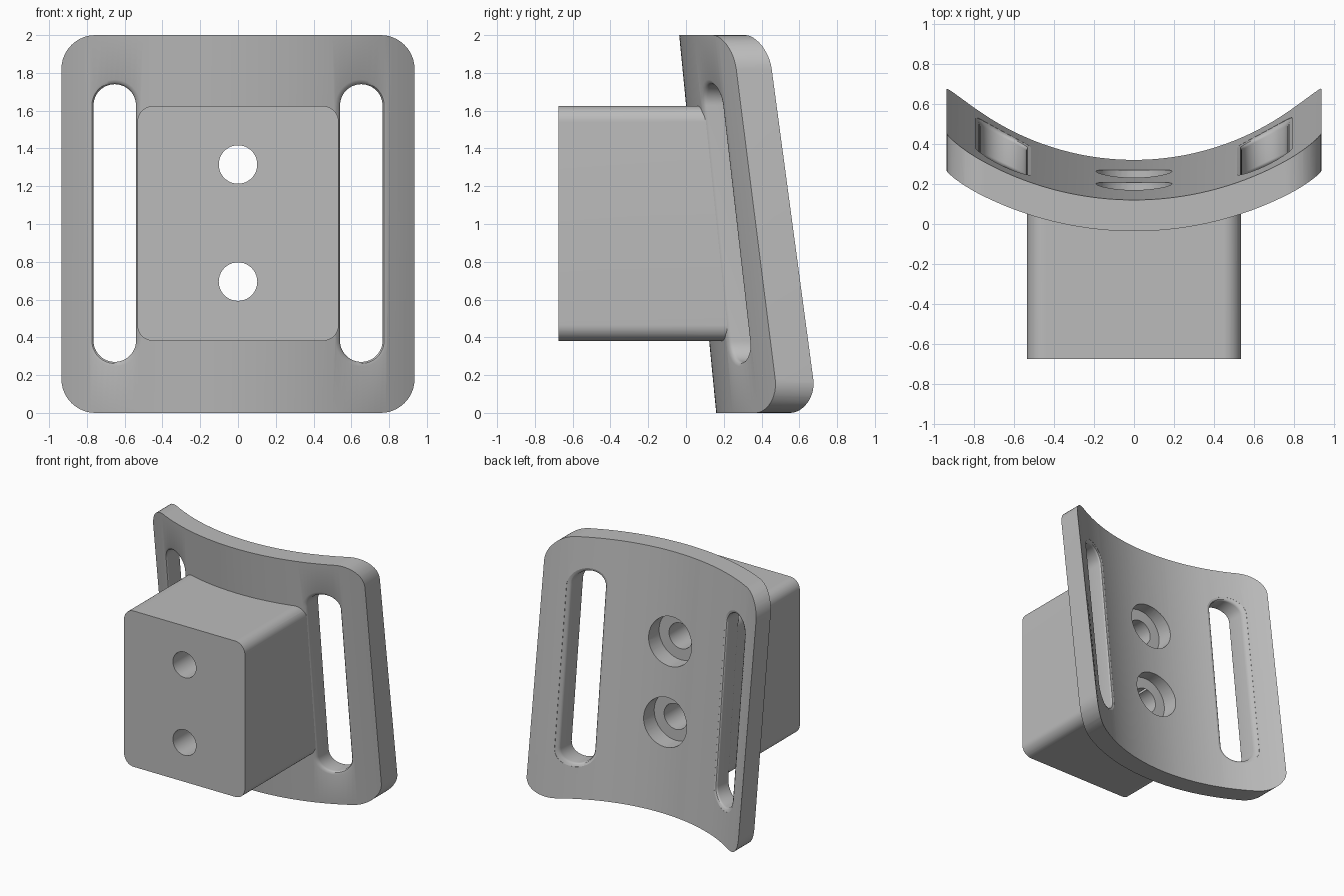
import bpy, bmesh, math

cube = bpy.data.objects.get("Cube")
if cube:
    bpy.data.objects.remove(cube, do_unlink=True)

grey = bpy.data.materials.new("plain grey")
grey.use_nodes = True
colour = (0.5, 0.5, 0.5, 1)
grey.diffuse_color = colour
grey.node_tree.nodes["Principled BSDF"].inputs["Base Color"].default_value = colour


# Conical faces of the tilted plate
def front(x, z):
    r = 1.475 + 0.115 * z
    return 0.16 - 0.098 * z + r - math.sqrt(r * r - x * x)


def back(x, z):
    r = 1.35 + 0.11 * z
    return 0.32 - 0.1 * z + r - math.sqrt(r * r - x * x)


def middle(x, z):
    return (front(x, z) + back(x, z)) / 2


def rounded(cx, cz, hw, hh, r, n=12):
    """Rounded rectangle outline in x and z."""
    pts = []
    for k, (sx, sz) in enumerate(((1, 1), (-1, 1), (-1, -1), (1, -1))):
        for i in range(n + 1):
            a = (k + i / n) * math.pi / 2
            pts.append((cx + sx * (hw - r) + r * math.cos(a),
                        cz + sz * (hh - r) + r * math.sin(a)))
    return pts


def loft(name, rings):
    """Closed solid through rings of equal point count."""
    bm = bmesh.new()
    loops = [[bm.verts.new(p) for p in ring] for ring in rings]
    n = len(loops[0])
    for a, b in zip(loops, loops[1:]):
        for i in range(n):
            j = (i + 1) % n
            bm.faces.new((a[i], a[j], b[j], b[i]))
    bm.faces.new(loops[0])
    bm.faces.new(loops[-1])
    bmesh.ops.remove_doubles(bm, verts=bm.verts, dist=1e-5)
    bmesh.ops.recalc_face_normals(bm, faces=bm.faces)
    mesh = bpy.data.meshes.new(name)
    bm.to_mesh(mesh)
    bm.free()
    mesh.materials.append(grey)
    ob = bpy.data.objects.new(name, mesh)
    bpy.context.collection.objects.link(ob)
    return ob


def slab(name, f, b, half, z0, z1, n=64):
    """Solid between two surfaces, swept across x."""
    xs = [half * (2 * i / n - 1) for i in range(n + 1)]
    return loft(name, [[(x, f(x, z0), z0), (x, f(x, z1), z1),
                        (x, b(x, z1), z1), (x, b(x, z0), z0)] for x in xs])


def prism(name, outline, y0, y1):
    return loft(name, [[(x, y, z) for x, z in outline] for y in (y0, y1)])


def combine(ob, other, operation):
    mod = ob.modifiers.new(operation, "BOOLEAN")
    mod.operation, mod.object, mod.solver = operation, other, "EXACT"
    bpy.context.view_layer.objects.active = ob
    bpy.ops.object.modifier_apply(modifier=mod.name)
    bpy.data.objects.remove(other, do_unlink=True)


# Curved plate with rounded corners
bracket = slab("curved_bracket", front, back, 1.0, -0.1, 2.1)
combine(bracket, prism("plate_outline", rounded(0, 1, 0.935, 1, 0.18), -1, 2), "INTERSECT")

# Strap slots with softened rims that follow the plate
R = 0.025
steps = [R * i / 4 for i in range(5)]
flare = [(-0.03, R)] + [(d, R - math.sqrt(R * R - (R - d) ** 2)) for d in steps]
for side in (-1, 1):
    rings = []
    for surface, sign, profile in ((front, 1, flare), (back, -1, flare[::-1])):
        for d, grow in profile:
            w = 0.1125 + grow
            outline = rounded(side * 0.6525, 1.005, w, 0.735 + grow, w - 0.0005)
            rings.append([(x, surface(x, z) + sign * d, z) for x, z in outline])
    combine(bracket, loft("slot_cutter", rings), "DIFFERENCE")

# Mounting block, shaped to meet the plate
block = slab("mounting_block", lambda x, z: -0.675, middle, 0.7, 0.2, 1.8)
combine(block, prism("block_outline", rounded(0, 1.003, 0.533, 0.622, 0.085), -2, 2), "INTERSECT")
combine(bracket, block, "UNION")

# Counterbored bolt holes
for z in (0.695, 1.315):
    floor = back(0, z) - 0.12
    for r, y0 in ((0.102, -1), (0.19, floor)):
        ring = rounded(0, z, r, r, r, 10)
        combine(bracket, prism("hole_cutter", ring, y0, 1), "DIFFERENCE")

bpy.ops.object.select_all(action="DESELECT")
bracket.select_set(True)
bpy.context.view_layer.objects.active = bracket
bpy.ops.object.shade_smooth_by_angle(angle=math.radians(30))
